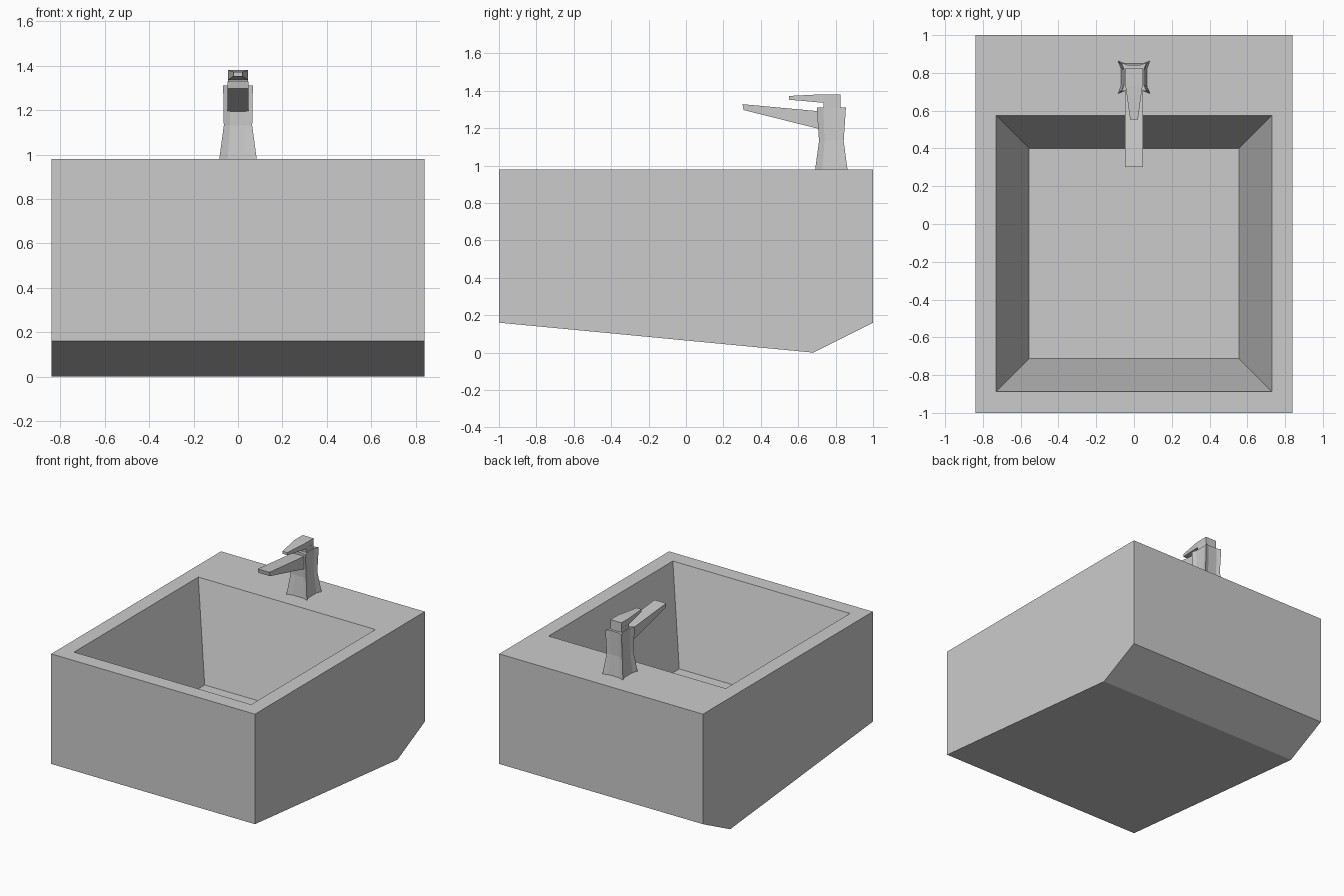
import bpy, bmesh, math

if "Cube" in bpy.data.objects:
    bpy.data.objects.remove(bpy.data.objects["Cube"])


def loft(name, rings):
    """Closed solid skinned through rings of equal point count."""
    bm = bmesh.new()
    loops = [[bm.verts.new(p) for p in ring] for ring in rings]
    for a, b in zip(loops, loops[1:]):
        n = len(a)
        for i in range(n):
            bm.faces.new((a[i], a[(i + 1) % n], b[(i + 1) % n], b[i]))
    bm.faces.new(loops[0])
    bm.faces.new(loops[-1])
    bmesh.ops.recalc_face_normals(bm, faces=bm.faces[:])
    mesh = bpy.data.meshes.new(name)
    bm.to_mesh(mesh)
    bm.free()
    obj = bpy.data.objects.new(name, mesh)
    bpy.context.collection.objects.link(obj)
    return obj


def rect(hx, y0, y1, z):
    return [(-hx, y0, z), (hx, y0, z), (hx, y1, z), (-hx, y1, z)]


def section(hx, y, z0, z1):
    """Upright rectangle across the tap at depth y."""
    return [(-hx, y, z0), (hx, y, z0), (hx, y, z1), (-hx, y, z1)]


def pinched(hx, hy, dx, dy, z, yc=0.777):
    """Rectangle with pointed corners and slightly hollow sides."""
    ring = []
    for sx, sy in ((-1, -1), (1, -1), (1, 1), (-1, 1)):
        side = (sx * (hx - dx), yc + sy * hy * 0.55, z)
        corner = (sx * hx, yc + sy * hy, z)
        end = (sx * hx * 0.55, yc + sy * (hy - dy), z)
        ring += [side, corner, end] if sx * sy > 0 else [end, corner, side]
    return ring


# Basin block with a folded underside
profile = [(-1, 0.16), (0.68, 0.0), (1, 0.16), (1, 0.98), (-1, 0.98)]
basin = loft("basin", [[(x, y, z) for y, z in profile] for x in (-0.84, 0.84)])

# Tapered bowl cut from the block (walls continue above the rim)
slope = 0.175 / 0.69
e = 0.1 * slope
cutter = loft("bowl_cutter", [rect(0.555, -0.713, 0.40, 0.29),
                              rect(0.73 + e, -0.888 - e, 0.575 + e, 1.08)])
cutter.hide_render = True
mod = basin.modifiers.new("bowl", "BOOLEAN")
mod.operation = "DIFFERENCE"
mod.solver = "EXACT"
mod.object = cutter
bpy.context.view_layer.objects.active = basin
bpy.ops.object.modifier_apply(modifier=mod.name)
bpy.data.objects.remove(cutter)

# Drain plug
bpy.ops.mesh.primitive_cylinder_add(vertices=24, radius=0.035, depth=0.02,
                                    location=(0, -0.067, 0.284))
bpy.context.object.name = "drain_plug"

# Tap body: flared foot, narrow waist, slightly spread head
loft("tap_body", [pinched(0.085, 0.087, 0.015, 0.015, 0.975),
                  pinched(0.064, 0.066, 0.006, 0.006, 1.13),
                  pinched(0.067, 0.078, 0.014, 0.012, 1.31)])

# Spout rising and thinning toward the basin
loft("tap_spout", [section(0.048, 0.75, 1.19, 1.287),
                   section(0.048, 0.715, 1.195, 1.29),
                   [(-0.048, 0.308, 1.297), (0.048, 0.308, 1.297),
                    (0.048, 0.302, 1.328), (-0.048, 0.302, 1.328)]])

# Handle neck and tapered lever
loft("handle_neck", [rect(0.046, 0.735, 0.825, 1.305),
                     rect(0.046, 0.735, 0.825, 1.34)])
loft("handle_lever", [section(0.045, 0.825, 1.336, 1.381),
                      section(0.045, 0.73, 1.336, 1.381),
                      section(0.02, 0.552, 1.352, 1.372)])
